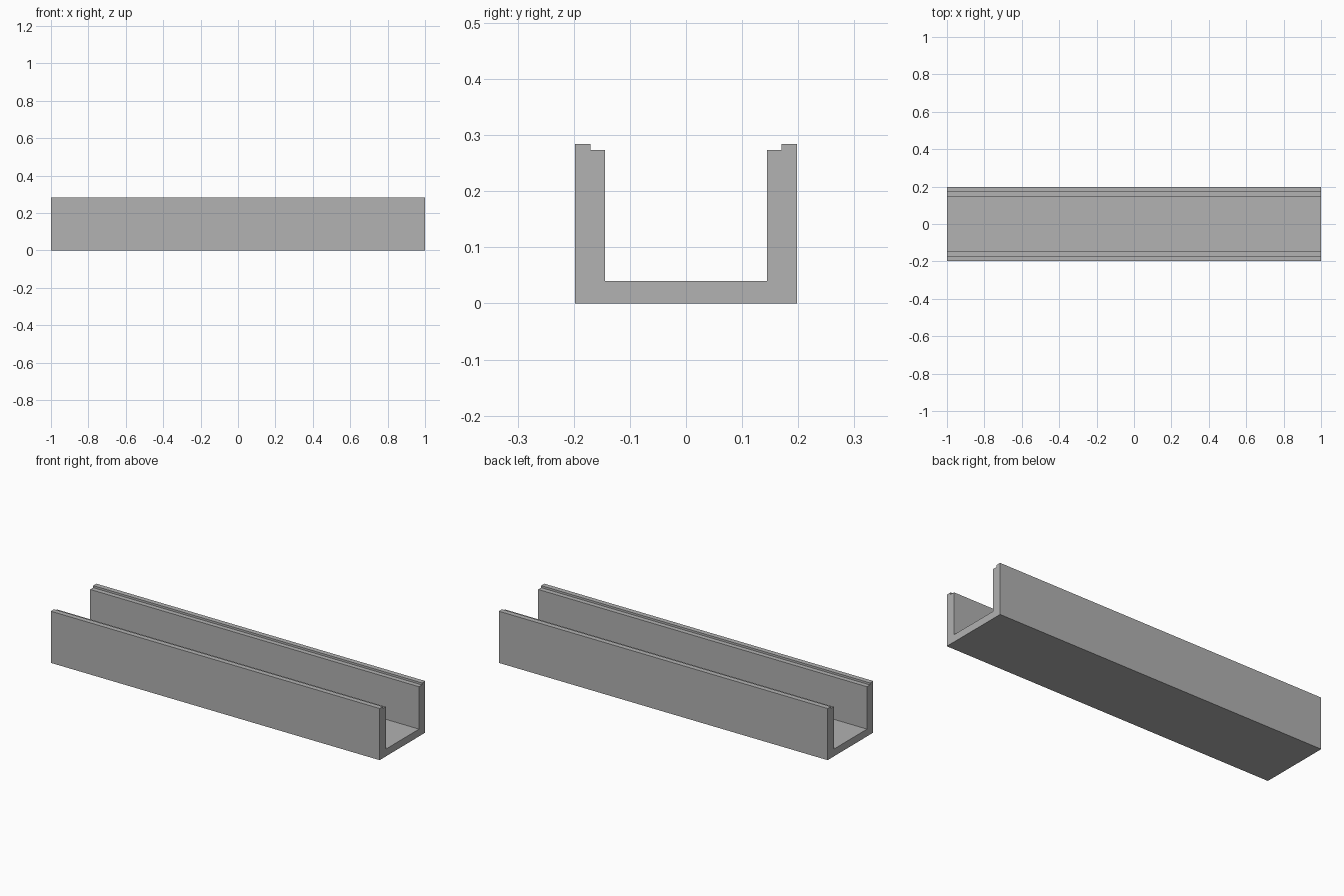
import bpy
import bmesh

cube = bpy.data.objects.get("Cube")
if cube:
    bpy.data.objects.remove(cube, do_unlink=True)

HALF_LENGTH = 1.0

# Plain grey material
grey = bpy.data.materials.new("plain grey")
grey.use_nodes = True
colour = (0.445, 0.445, 0.445, 1.0)
grey.diffuse_color = colour
grey.node_tree.nodes["Principled BSDF"].inputs["Base Color"].default_value = colour

# Half of the channel section (y, z), from the bottom outer corner to the floor;
# the wall top has a shallow step on its inner edge
half = [(0.198, 0), (0.198, 0.284), (0.17, 0.284), (0.17, 0.273),
        (0.144, 0.273), (0.144, 0.04)]
section = half + [(-y, z) for y, z in reversed(half)]

# Extrude the section along x
bm = bmesh.new()
end = bm.faces.new([bm.verts.new((-HALF_LENGTH, y, z)) for y, z in section])
result = bmesh.ops.extrude_face_region(bm, geom=[end], use_keep_orig=True)
moved = [v for v in result["geom"] if isinstance(v, bmesh.types.BMVert)]
bmesh.ops.translate(bm, verts=moved, vec=(2 * HALF_LENGTH, 0, 0))
bmesh.ops.recalc_face_normals(bm, faces=bm.faces)

mesh = bpy.data.meshes.new("channel")
bm.to_mesh(mesh)
bm.free()
mesh.materials.append(grey)
bpy.context.collection.objects.link(bpy.data.objects.new("channel", mesh))
